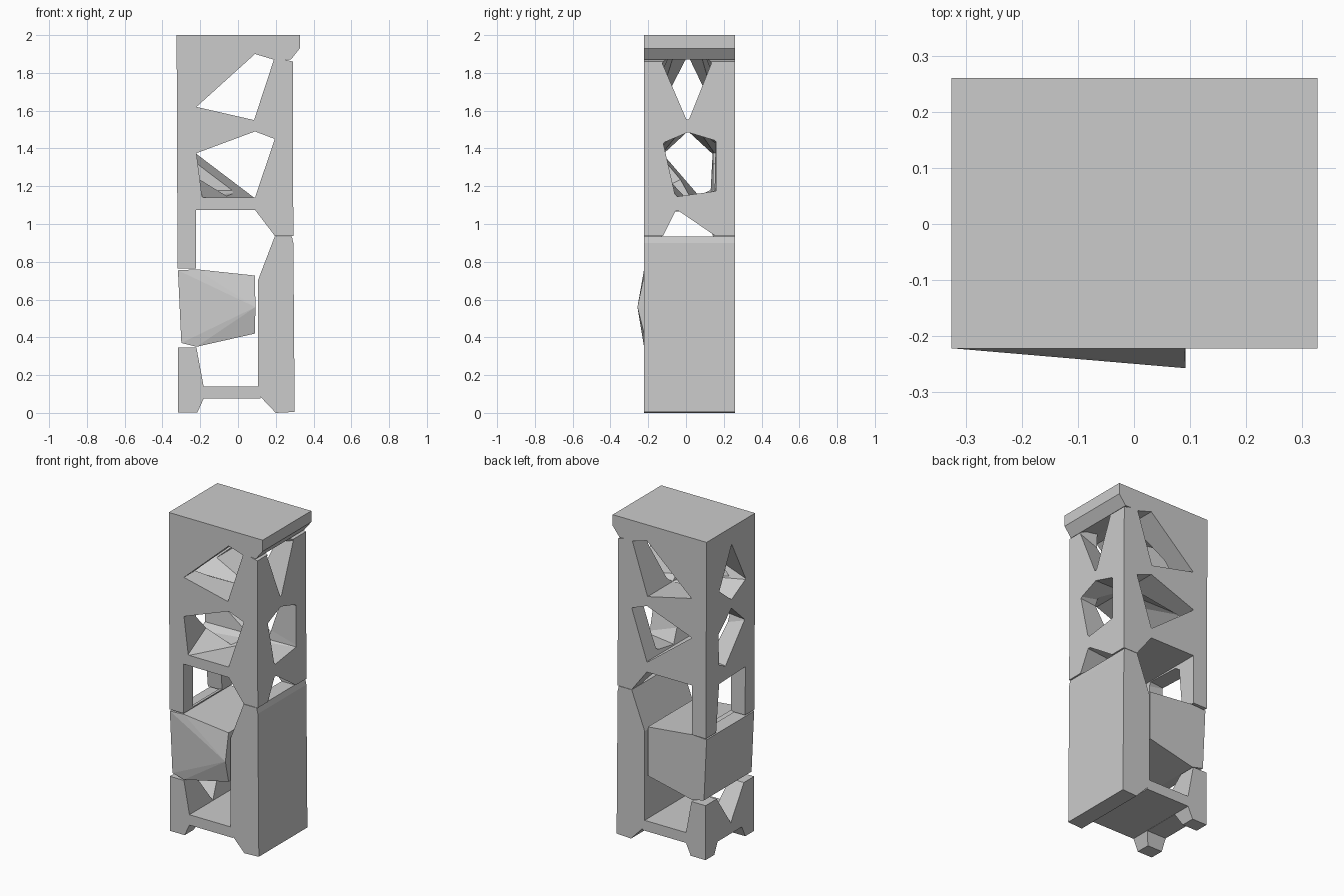
import bpy, bmesh, math

if "Cube" in bpy.data.objects:
    bpy.data.objects.remove(bpy.data.objects["Cube"])

Y0, Y1 = -0.222, 0.26


def hull(name, points):
    """Flat-faced convex solid around a few points."""
    bm = bmesh.new()
    for p in points:
        bm.verts.new(p)
    res = bmesh.ops.convex_hull(bm, input=bm.verts)
    loose = [v for v in bm.verts if not v.link_faces]
    bmesh.ops.delete(bm, geom=loose, context='VERTS')
    bmesh.ops.dissolve_limit(bm, angle_limit=math.radians(0.5), verts=bm.verts, edges=bm.edges)
    return finish(name, bm)


def prism(name, outline, y0=Y0, y1=Y1):
    """Extrude an x-z outline along y."""
    bm = bmesh.new()
    face = bm.faces.new([bm.verts.new((x, y0, z)) for x, z in outline])
    ext = bmesh.ops.extrude_face_region(bm, geom=[face])
    for v in [g for g in ext['geom'] if isinstance(g, bmesh.types.BMVert)]:
        v.co.y = y1
    return finish(name, bm)


def finish(name, bm):
    bmesh.ops.recalc_face_normals(bm, faces=bm.faces)
    me = bpy.data.meshes.new(name)
    bm.to_mesh(me)
    bm.free()
    ob = bpy.data.objects.new(name, me)
    bpy.context.collection.objects.link(ob)
    return ob


def front_cut(front, back):
    return hull("opening_cutter", [(x, Y0 - 0.01, z) for x, z in front]
                + [(x, Y1 + 0.01, z) for x, z in back])


def side_cut(left, right):
    return hull("opening_cutter", [(-0.335, y, z) for y, z in left]
                + [(0.335, y, z) for y, z in right])


def carve(target, cutters):
    bpy.context.view_layer.objects.active = target
    for c in cutters:
        c.hide_render = True
        m = target.modifiers.new("cut", 'BOOLEAN')
        m.object, m.operation, m.solver = c, 'DIFFERENCE', 'EXACT'
        bpy.ops.object.modifier_apply(modifier=m.name)
        bpy.data.objects.remove(c)


# upper tower with overhanging lip and the open lower bay
tower = prism("tower", [(-0.325, 2), (0.327, 2), (0.327, 1.93), (0.28, 1.87), (0.24, 1.872),
                        (0.29, 1.86), (0.293, 0.937), (0.195, 0.937), (0.09, 1.075),
                        (-0.222, 1.075), (-0.222, 0.765), (-0.32, 0.765)])

# openings through each level, front to back and side to side
top_bay = [(-0.22, 1.62), (0.09, 1.90), (0.19, 1.87), (0.085, 1.55)]
mid_bay = [(-0.22, 1.375), (0.09, 1.49), (0.195, 1.45), (0.09, 1.14)]
carve(tower, [
    front_cut(top_bay, top_bay),
    front_cut(mid_bay + [(-0.19, 1.14)], mid_bay),
    side_cut([(0.01, 1.89), (-0.13, 1.62), (0.01, 1.545), (0.13, 1.64)],
             [(-0.125, 1.867), (0.135, 1.867), (0.01, 1.552)]),
    side_cut([(0.01, 1.49), (-0.12, 1.37), (0.07, 1.15), (0.13, 1.18), (0.14, 1.37)],
             [(-0.12, 1.43), (0.01, 1.485), (0.16, 1.44), (0.16, 1.175), (-0.055, 1.145)]),
    side_cut([(-0.13, 1.07), (0.13, 1.06), (0.16, 0.74), (-0.13, 0.74)],
             [(-0.05, 1.07), (0.155, 0.93), (-0.12, 0.93)]),
])

# tall closed panel on the right
prism("right_panel", [(0.195, 0.935), (0.285, 0.935), (0.293, 0.90), (0.30, 0.005), (0.20, 0),
                      (0.105, 0.10), (0.105, 0.70)])

# closed box with a pushed-out front
box = [(-0.318, 0.755), (-0.22, 0.76), (0.09, 0.727), (0.09, 0.42), (-0.22, 0.35), (-0.30, 0.37)]
hull("closed_box", [(x, y, z) for x, z in box for y in (Y0, 0.25)] + [(0.092, -0.257, 0.56)])

# base shelf with two feet
base = prism("base_and_feet", [(-0.318, 0.003), (-0.215, 0.003), (-0.182, 0.075), (0.12, 0.075),
                               (0.12, 0.14), (-0.182, 0.14), (-0.22, 0.345), (-0.318, 0.345)])
v_gap = [(-0.13, 0.36), (0.16, 0.36), (0.01, 0.142)]
foot_gap = [(-0.14, -0.01), (0.18, -0.01), (0.14, 0.074), (-0.10, 0.074)]
carve(base, [side_cut(v_gap, v_gap), side_cut(foot_gap, foot_gap)])
